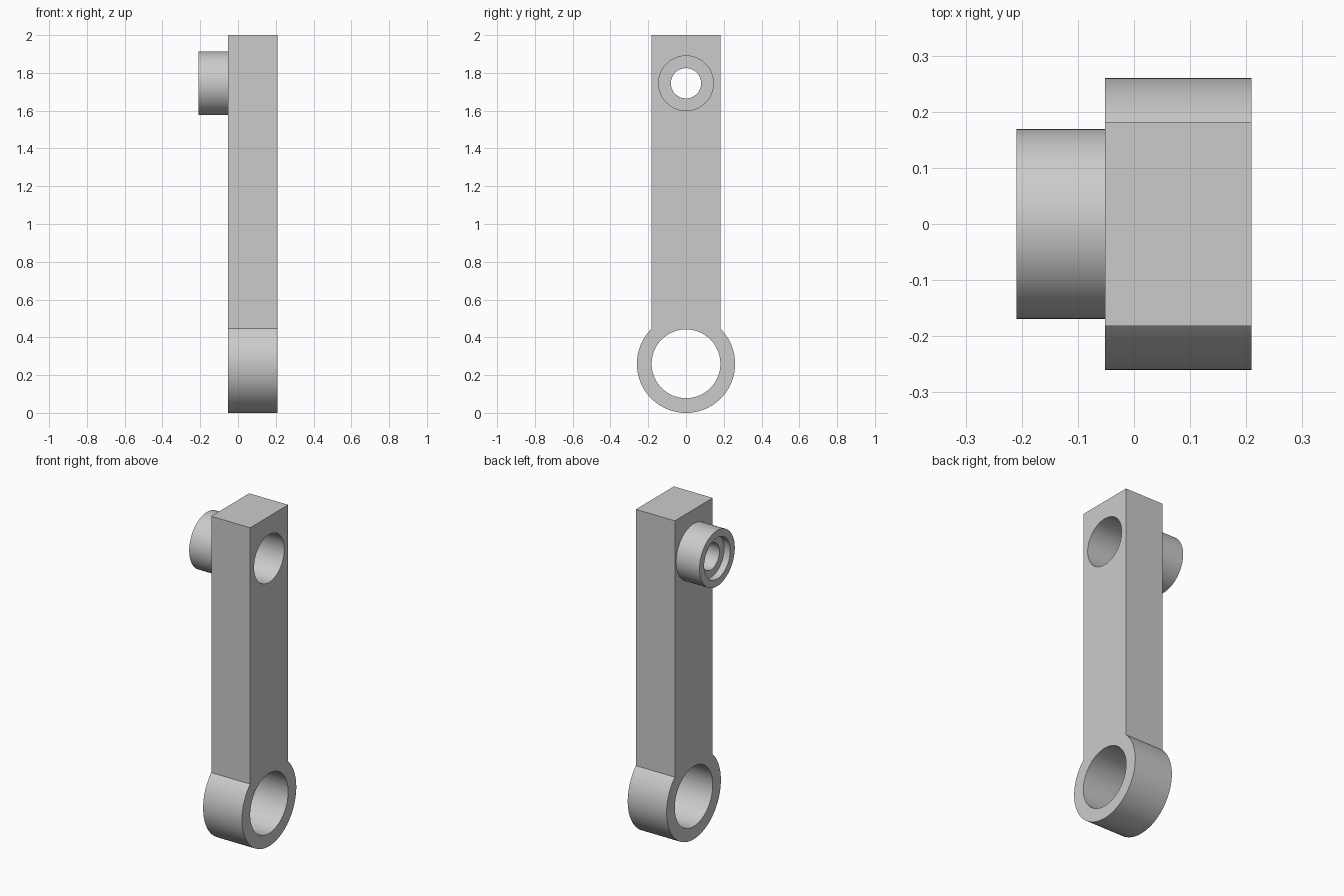
import bpy, bmesh, math
from mathutils import Matrix

if "Cube" in bpy.data.objects:
    bpy.data.objects.remove(bpy.data.objects["Cube"])

grey = bpy.data.materials.new("light_grey")
grey.diffuse_color = (0.6, 0.6, 0.6, 1)
grey.use_nodes = True
grey.node_tree.nodes["Principled BSDF"].inputs["Base Color"].default_value = grey.diffuse_color

X_LEFT, X_BODY, X_RIGHT = -0.209, -0.052, 0.209   # boss end, arm back, arm front
HALF, TOP = 0.182, 2.0                            # arm half width and height
EYE_Z, EYE_R, EYE_HOLE = 0.26, 0.26, 0.182        # lower ring
BOSS_Z, BOSS_R, BORE_R = 1.745, 0.169, 0.145      # upper boss
SEG = 96


def arc(z, r, a0, a1, n):
    return [(r * math.cos(a0 + (a1 - a0) * i / n),
             z + r * math.sin(a0 + (a1 - a0) * i / n)) for i in range(n + 1)]


def smooth(obj):
    obj.data.materials.clear()
    obj.data.materials.append(grey)
    bpy.ops.object.select_all(action='DESELECT')
    obj.select_set(True)
    bpy.context.view_layer.objects.active = obj
    bpy.ops.object.shade_smooth_by_angle(angle=math.radians(30))


# Arm with ring end: outline and two holes, filled and extruded along x
join = math.acos(HALF / EYE_R)
outline = arc(EYE_Z, EYE_R, math.pi - join, 2 * math.pi + join, 72)
outline += [(HALF, TOP), (-HALF, TOP)]
eye_hole = arc(EYE_Z, EYE_HOLE, 0, 2 * math.pi, SEG)[:-1]
bore = arc(BOSS_Z, BORE_R, 0, 2 * math.pi, SEG)[:-1]

curve = bpy.data.curves.new("arm_outline", 'CURVE')
curve.dimensions, curve.fill_mode = '2D', 'BOTH'
curve.extrude = (X_RIGHT - X_BODY) / 2
for loop in (outline, eye_hole, bore):
    spline = curve.splines.new('POLY')
    spline.points.add(len(loop) - 1)
    for p, (y, z) in zip(spline.points, loop):
        p.co = (y, z, 0, 1)
    spline.use_cyclic_u = True
arm = bpy.data.objects.new("arm", curve)
bpy.context.collection.objects.link(arm)
arm.select_set(True)
bpy.context.view_layer.objects.active = arm
bpy.ops.object.convert(target='MESH')
arm = bpy.context.view_layer.objects.active
mid = (X_RIGHT + X_BODY) / 2
arm.data.transform(Matrix(((0, 0, 1, mid), (1, 0, 0, 0), (0, 1, 0, 0), (0, 0, 0, 1))))
bm = bmesh.new()
bm.from_mesh(arm.data)
bmesh.ops.remove_doubles(bm, verts=bm.verts, dist=1e-5)
bmesh.ops.recalc_face_normals(bm, faces=bm.faces)
bm.to_mesh(arm.data)
bm.free()
smooth(arm)

# Boss: stepped (x, radius) profile turned about the x axis
profile = [(X_BODY, BORE_R), (X_BODY, 0.08), (-0.168, 0.08), (-0.168, 0.125),
           (X_LEFT, 0.125), (X_LEFT, BOSS_R), (X_BODY, BOSS_R)]
bm = bmesh.new()
rings = [[bm.verts.new((x, r * math.cos(2 * math.pi * i / SEG),
                        BOSS_Z + r * math.sin(2 * math.pi * i / SEG)))
          for i in range(SEG)] for x, r in profile]
for a, b in zip(rings, rings[1:]):
    for i in range(SEG):
        j = (i + 1) % SEG
        bm.faces.new((a[i], b[i], b[j], a[j]))
mesh = bpy.data.meshes.new("boss")
bm.normal_update()
# outer wall must face away from the axis
wall = bm.faces[:][-1]
if wall.normal.dot(wall.calc_center_median() - Matrix.Translation((X_BODY, 0, BOSS_Z)).translation) < 0:
    bmesh.ops.reverse_faces(bm, faces=bm.faces)
bm.to_mesh(mesh)
bm.free()
boss = bpy.data.objects.new("boss", mesh)
bpy.context.collection.objects.link(boss)
smooth(boss)
